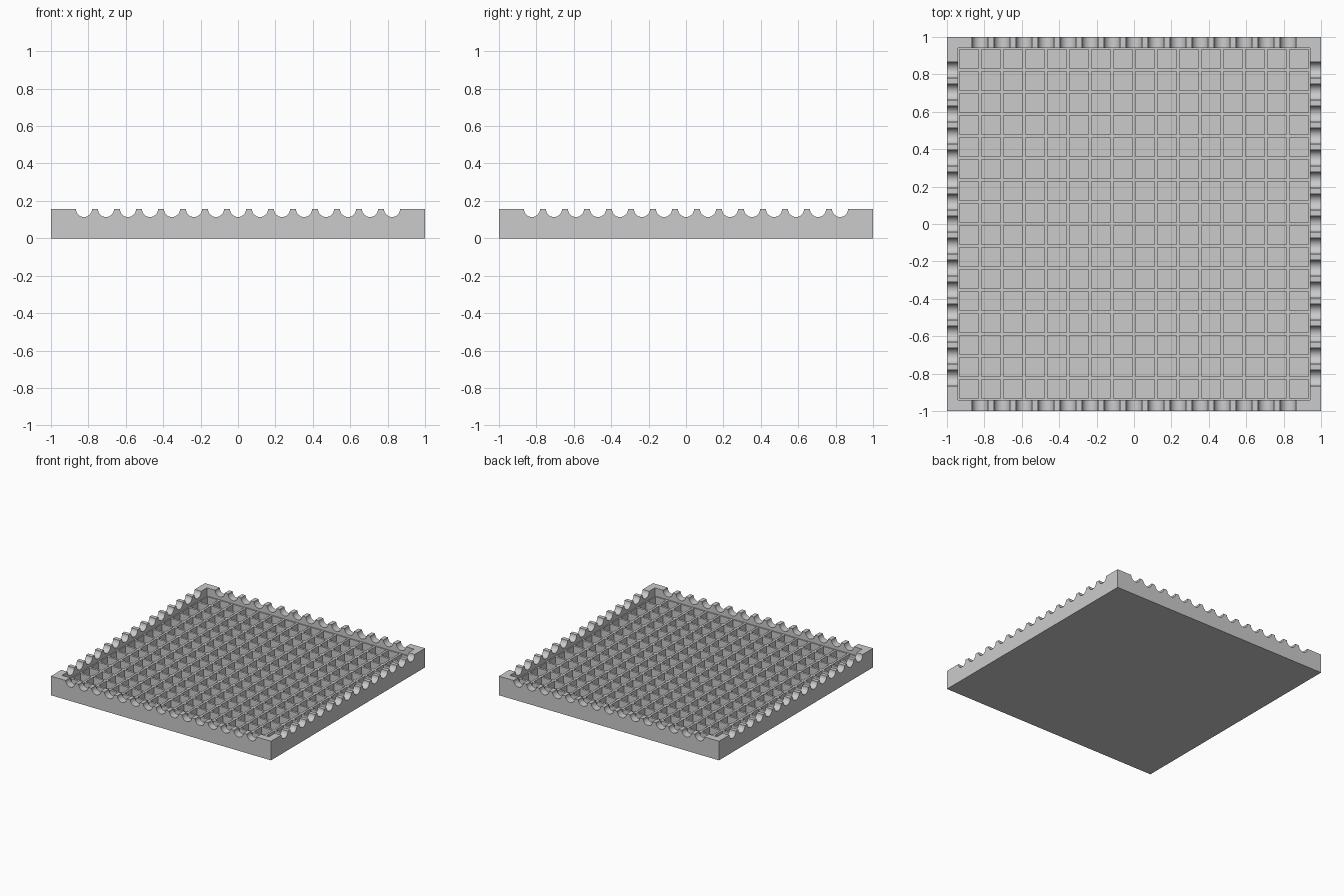
import bpy
import bmesh
from math import pi, radians
from mathutils import Matrix, Vector

PITCH = 2 / 17          # spacing of cells and notches
CELLS = 16
HEIGHT = 0.157
INNER = PITCH * CELLS / 2
GRID_TOP = 0.09         # top of the thin dividers
FLOOR = 0.03
DIVIDER = 0.018
NOTCH_RADIUS = 0.043

cube = bpy.data.objects.get("Cube")
if cube:
    bpy.data.objects.remove(cube, do_unlink=True)

grey = bpy.data.materials.new("plain grey")
grey.use_nodes = True
colour = (0.6, 0.6, 0.6, 1)
grey.diffuse_color = colour
grey.node_tree.nodes["Principled BSDF"].inputs["Base Color"].default_value = colour


def add_box(bm, x, y, z0, z1, size):
    place = Matrix.Translation((x, y, (z0 + z1) / 2)) @ Matrix.Diagonal((size, size, z1 - z0, 1))
    bmesh.ops.create_cube(bm, size=1, matrix=place)


def make_object(name, bm):
    mesh = bpy.data.meshes.new(name)
    bm.to_mesh(mesh)
    bm.free()
    mesh.materials.append(grey)
    obj = bpy.data.objects.new(name, mesh)
    bpy.context.collection.objects.link(obj)
    return obj


def carve(target, bm):
    cutter = make_object("cutter", bm)
    cutter.hide_render = True
    mod = target.modifiers.new("carve", 'BOOLEAN')
    mod.operation = 'DIFFERENCE'
    mod.solver = 'EXACT'
    mod.object = cutter
    bpy.context.view_layer.objects.active = target
    bpy.ops.object.modifier_apply(modifier=mod.name)
    bpy.data.objects.remove(cutter, do_unlink=True)


# Solid block
bm = bmesh.new()
add_box(bm, 0, 0, 0, HEIGHT, 2)
tray = make_object("grid_tray", bm)

# Shallow recess inside the rim
bm = bmesh.new()
add_box(bm, 0, 0, GRID_TOP, HEIGHT + 0.1, 2 * INNER)
carve(tray, bm)

# Square pockets, leaving thin dividers
bm = bmesh.new()
centres = [(i - (CELLS - 1) / 2) * PITCH for i in range(CELLS)]
for x in centres:
    for y in centres:
        add_box(bm, x, y, FLOOR, GRID_TOP + 0.02, PITCH - DIVIDER)
carve(tray, bm)

# Round notches across the rim, in line with the dividers
for axis in ('X', 'Y'):
    bm = bmesh.new()
    for i in range(1, CELLS):
        offset = i * PITCH - INNER
        spot = Vector((0, offset, HEIGHT) if axis == 'X' else (offset, 0, HEIGHT))
        turn = Matrix.Rotation(pi / 2, 4, 'Y' if axis == 'X' else 'X')
        bmesh.ops.create_cone(bm, cap_ends=True, segments=32, radius1=NOTCH_RADIUS,
                              radius2=NOTCH_RADIUS, depth=2.2,
                              matrix=Matrix.Translation(spot) @ turn)
    carve(tray, bm)

# Smooth notches with crisp edges
bpy.ops.object.select_all(action='DESELECT')
tray.select_set(True)
bpy.context.view_layer.objects.active = tray
bpy.ops.object.shade_smooth_by_angle(angle=radians(30))
